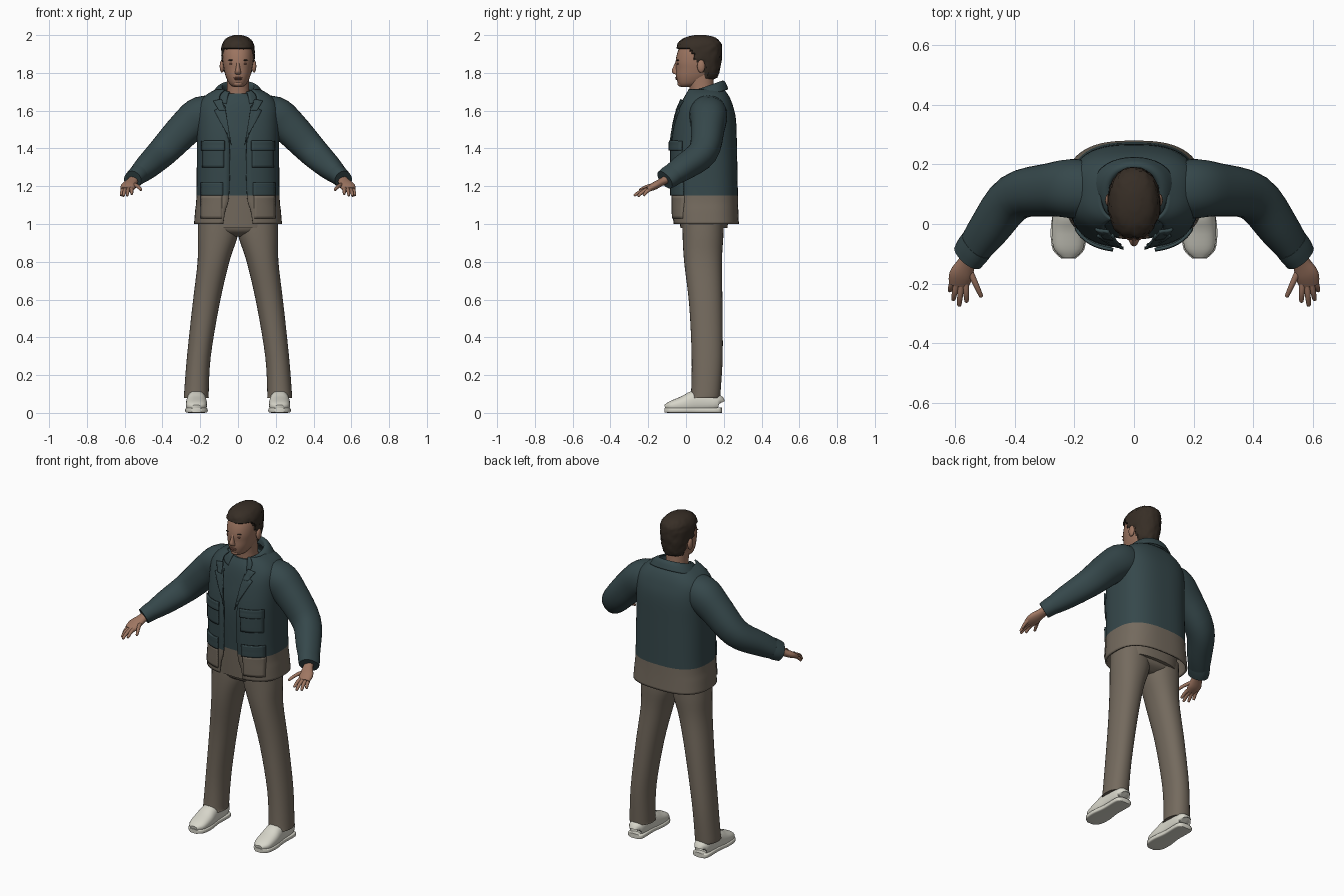
import bpy, bmesh, math, random
from mathutils import Vector, Matrix

random.seed(4)
if "Cube" in bpy.data.objects:
    bpy.data.objects.remove(bpy.data.objects["Cube"])
X, Y, Z = Vector((1, 0, 0)), Vector((0, 1, 0)), Vector((0, 0, 1))
SIDES = ((1, "left"), (-1, "right"))


def material(name, rgb):
    m = bpy.data.materials.new(name)
    m.use_nodes = True
    m.diffuse_color = (*rgb, 1)
    m.node_tree.nodes["Principled BSDF"].inputs["Base Color"].default_value = (*rgb, 1)
    return m


TEAL = material("dark teal cloth", (0.036, 0.064, 0.07))
BROWN = material("taupe cloth", (0.175, 0.145, 0.112))
SKIN = material("skin", (0.34, 0.18, 0.12))
DARK = material("lips and eyelids", (0.2, 0.09, 0.065))
HAIR = material("dark brown hair", (0.038, 0.027, 0.019))
WHITE = material("off white leather", (0.68, 0.67, 0.59))


def finish(name, bm, mats, thick=0, split=None):
    """Turn a bmesh into a smooth shaded object, two-coloured at a height if asked."""
    bmesh.ops.recalc_face_normals(bm, faces=bm.faces)
    for f in bm.faces:
        if split and f.calc_center_median().z < split:
            f.material_index = 1
    me = bpy.data.meshes.new(name)
    bm.to_mesh(me)
    bm.free()
    for m in mats:
        me.materials.append(m)
    me.shade_smooth()
    me.set_sharp_from_angle(angle=math.radians(42))
    ob = bpy.data.objects.new(name, me)
    bpy.context.collection.objects.link(ob)
    if thick:
        mod = ob.modifiers.new("thickness", "SOLIDIFY")
        mod.thickness, mod.offset = thick, 0
    return ob


def smooth_path(rows, k=4):
    """Catmull-Rom through the stations."""
    out = []
    for i in range(len(rows) - 1):
        p = [rows[max(i - 1, 0)], rows[i], rows[i + 1], rows[min(i + 2, len(rows) - 1)]]
        for j in range(k):
            t = j / k
            out.append([b + .5 * t * (c - a + t * (2 * a - 5 * b + 4 * c - d + t * (3 * (b - c) + d - a)))
                        for a, b, c, d in zip(*p)])
    return out + [list(rows[-1])]


def loft(name, rows, mats, p=2.2, n=32, ref=X, flat=True, side=1, thick=0,
         split=None, tilt=0, floor=None, shape=None):
    """Skin superellipse rings; a row is x, y, z, half width, half depth, optional front gap."""
    path = smooth_path(rows)
    is_open = len(rows[0]) > 5
    bm, rings = bmesh.new(), []
    for i, r in enumerate(path):
        c = Vector(r[:3])
        t = Z if flat else (Vector(path[min(i + 1, len(path) - 1)][:3])
                            - Vector(path[max(i - 1, 0)][:3])).normalized()
        u = (ref - t * ref.dot(t)).normalized()
        v = t.cross(u)
        gap = r[5] if is_open else 0
        ring = []
        for j in range(n):
            a = -math.pi / 2 + gap + j * (2 * math.pi - 2 * gap) / (n - 1 if is_open else n)
            ca, sa = math.cos(a), math.sin(a)
            co = (c + u * math.copysign(abs(ca) ** (2 / p), ca) * r[3]
                  + v * math.copysign(abs(sa) ** (2 / p), sa) * r[4])
            co.z += tilt * (co.y - c.y)
            if floor is not None:
                co.z = max(co.z, floor)
            if shape:
                co = shape(co, c)
            co.x *= side
            ring.append(bm.verts.new(co))
        rings.append(ring)
    for lo, hi in zip(rings, rings[1:]):
        for j in range(n - 1 if is_open else n):
            k = (j + 1) % n
            bm.faces.new((lo[j], lo[k], hi[k], hi[j]))
    if not is_open:
        bm.faces.new(rings[0])
        bm.faces.new(rings[-1])
    return finish(name, bm, mats, thick, split)


def blob(name, centre, radii, mat):
    bm = bmesh.new()
    bmesh.ops.create_uvsphere(bm, u_segments=16, v_segments=10, radius=1,
                              matrix=Matrix.Translation(centre) @ Matrix.Diagonal((*radii, 1)))
    return finish(name, bm, [mat])


# Jacket body, open down the front
P = 2.7
jacket = [(0, .105, 1.0, .228, .17, .24), (0, .102, 1.07, .222, .17, .2), (0, .1, 1.15, .215, .17, .13),
          (0, .095, 1.4, .213, .17, .12), (0, .102, 1.55, .213, .158, .2), (0, .105, 1.63, .205, .137, .33),
          (0, .105, 1.68, .165, .115, .5), (0, .1, 1.71, .11, .095, .6)]
loft("jacket_body", jacket, [TEAL, BROWN], p=P, n=56, thick=.01, split=1.15)
loft("jacket_collar", [(0, .105, 1.69, .08, .08, .5), (0, .105, 1.722, .088, .085, .5),
                       (0, .105, 1.712, .112, .1, .45), (0, .105, 1.672, .14, .115, .4)],
     [TEAL], n=40, thick=.01, tilt=.35)
jacket_rings = smooth_path(jacket, 8)


def front_y(x, z):
    r = min(jacket_rings, key=lambda q: abs(q[2] - z))
    return r[1] - r[4] * (1 - min(abs(x) / r[3], .98) ** P) ** (1 / P)


def patch(name, corners, mat, side, lift=.008, thick=.01):
    """Cloth panel laid over the jacket front; corners run round as x, z."""
    bm, n = bmesh.new(), 8
    a, b, c, d = (Vector(q) for q in corners)
    grid = []
    for i in range(n + 1):
        for j in range(n + 1):
            q = a.lerp(b, i / n).lerp(d.lerp(c, i / n), j / n)
            grid.append(bm.verts.new((q.x * side, front_y(q.x, q.y) - lift, q.y)))
    for i in range(n):
        for j in range(n):
            k = i * (n + 1) + j
            bm.faces.new((grid[k], grid[k + 1], grid[k + n + 2], grid[k + n + 1]))
    finish(name, bm, [mat], thick)


def box(x0, x1, z0, z1):
    return (x0, z0), (x1, z0), (x1, z1), (x0, z1)


for s, w in SIDES:
    patch(w + "_chest_pocket", box(.075, .188, 1.3, 1.41), TEAL, s)
    patch(w + "_chest_pocket_flap", box(.07, .192, 1.39, 1.44), TEAL, s, .016)
    patch(w + "_hip_pocket", box(.085, .195, 1.03, 1.15), BROWN, s)
    patch(w + "_hip_pocket_flap", box(.08, .195, 1.15, 1.22), TEAL, s, .014)
    patch(w + "_lapel", ((.035, 1.42), (.045, 1.45), (.125, 1.6), (.07, 1.63)), TEAL, s)
    patch(w + "_lapel_top", ((.07, 1.6), (.1, 1.6), (.13, 1.65), (.085, 1.66)), TEAL, s, .01)

# Shirt and waist inside the jacket
loft("shirt", [(0, .095, .98, .19, .125), (0, .095, 1.15, .19, .135), (0, .09, 1.4, .19, .14),
               (0, .095, 1.55, .185, .125), (0, .1, 1.64, .14, .11), (0, .095, 1.69, .075, .08)],
     [TEAL, BROWN], p=2.5, split=1.15)

# Trousers, shoes, sleeves and hands
loft("hips", [(0, .09, .935, .06, .06), (0, .09, .96, .16, .1), (0, .09, 1.0, .2, .112),
              (0, .09, 1.08, .2, .115)], [BROWN], p=2.5)
for s, w in SIDES:
    loft(w + "_trouser_leg", [(.22, .1, .08, .066, .08), (.22, .105, .11, .065, .078), (.207, .112, .3, .063, .082),
                              (.17, .105, .57, .071, .088), (.13, .09, .8, .084, .1),
                              (.107, .09, .94, .106, .108), (.105, .09, 1.04, .105, .108)], [BROWN], side=s)
    loft(w + "_shoe", [(.22, .18, .05, .025, .025), (.22, .165, .055, .045, .045), (.22, .06, .06, .05, .06),
                       (.22, -.01, .045, .056, .046), (.22, -.08, .035, .05, .028), (.22, -.112, .03, .022, .013)],
         [WHITE], p=2.4, flat=False, side=s, floor=0)
    loft(w + "_shoe_sole", [(.22, .19, .014, .025, .014), (.22, .17, .014, .05, .014), (.22, .06, .014, .05, .014),
                            (.22, -.02, .014, .06, .014), (.22, -.085, .014, .053, .014), (.22, -.115, .014, .025, .012)],
         [WHITE], p=5, flat=False, side=s)
    loft(w + "_sleeve", [(.08, .11, 1.585, .085, .085), (.19, .118, 1.575, .1, .102), (.275, .115, 1.51, .09, .094),
                         (.4, .09, 1.38, .078, .08), (.49, -.02, 1.295, .068, .064), (.553, -.105, 1.238, .055, .042)],
         [TEAL], ref=Y, flat=False, side=s)
    loft(w + "_cuff", [(.528, -.07, 1.262, .062, .052), (.543, -.09, 1.248, .062, .05),
                       (.558, -.112, 1.234, .058, .046)], [TEAL], ref=Y, flat=False, side=s)
    loft(w + "_palm", [(.55, -.1, 1.238, .026, .022), (.562, -.13, 1.222, .03, .02),
                       (.58, -.17, 1.2, .04, .02), (.588, -.205, 1.182, .034, .013)],
         [SKIN], n=20, flat=False, side=s)
    fingers = {"thumb": ((.555, -.15, 1.21), (.512, -.245, 1.18)), "index": ((.565, -.195, 1.188), (.562, -.262, 1.158)),
               "middle": ((.58, -.2, 1.185), (.587, -.275, 1.15)), "ring": ((.595, -.198, 1.184), (.607, -.255, 1.147)),
               "little": ((.607, -.185, 1.187), (.619, -.225, 1.15))}
    for f, (a, b) in fingers.items():
        a, b = Vector(a), Vector(b)
        mid = a.lerp(b, .55) + Z * .006
        loft(f"{w}_{f}_finger", [(*a, .011, .011), (*mid, .0095, .0095), (*b.lerp(mid, .1), .007, .007),
                                 (*b, .002, .002)], [SKIN], n=12, flat=False, side=s)

# Neck, head and face
loft("neck", [(0, .09, 1.62, .075, .07), (0, .085, 1.7, .06, .064), (0, .075, 1.8, .06, .07)], [SKIN])
loft("head", [(0, .0, 1.725, .022, .026), (0, .022, 1.742, .045, .064), (0, .04, 1.78, .064, .092),
              (0, .05, 1.82, .074, .103), (0, .055, 1.86, .08, .11), (0, .063, 1.91, .08, .108),
              (0, .07, 1.95, .07, .095), (0, .075, 1.985, .04, .055)], [SKIN])
loft("nose", [(0, -.042, 1.866, .008, .01), (0, -.05, 1.84, .009, .014), (0, -.053, 1.812, .014, .022),
              (0, -.05, 1.797, .017, .018), (0, -.047, 1.792, .01, .01)], [SKIN], n=16)
blob("upper_lip", (0, -.05, 1.774), (.024, .007, .004), DARK)
blob("lower_lip", (0, -.049, 1.767), (.021, .007, .005), DARK)
blob("chin", (0, -.028, 1.743), (.026, .018, .016), SKIN)
for s, w in SIDES:
    blob(w + "_ear", (s * .085, .08, 1.835), (.012, .021, .034), SKIN)
    blob(w + "_eyelid", (s * .033, -.043, 1.848), (.014, .006, .005), DARK)
    blob(w + "_eyebrow", (s * .034, -.043, 1.867), (.019, .007, .0035), HAIR)


# Short hair: the cap dips inside the head below the hairline
def hairline(y):
    if y < .07:
        return 1.922 - .075 * min(max((y - .01) / .05, 0), 1)
    return 1.847 if y < .105 else 1.765


def trim(co, c):
    away = co - c
    if co.z < hairline(co.y):
        return c + away * .8
    return c + away * (1 + random.uniform(-.03, .03))


loft("hair", [(0, .06, 1.755, .06, .095), (0, .06, 1.8, .079, .115), (0, .06, 1.86, .086, .126),
              (0, .068, 1.92, .088, .121), (0, .072, 1.96, .08, .112), (0, .075, 1.987, .056, .08),
              (0, .075, 2.0, .02, .03)], [HAIR], n=52, shape=trim)
